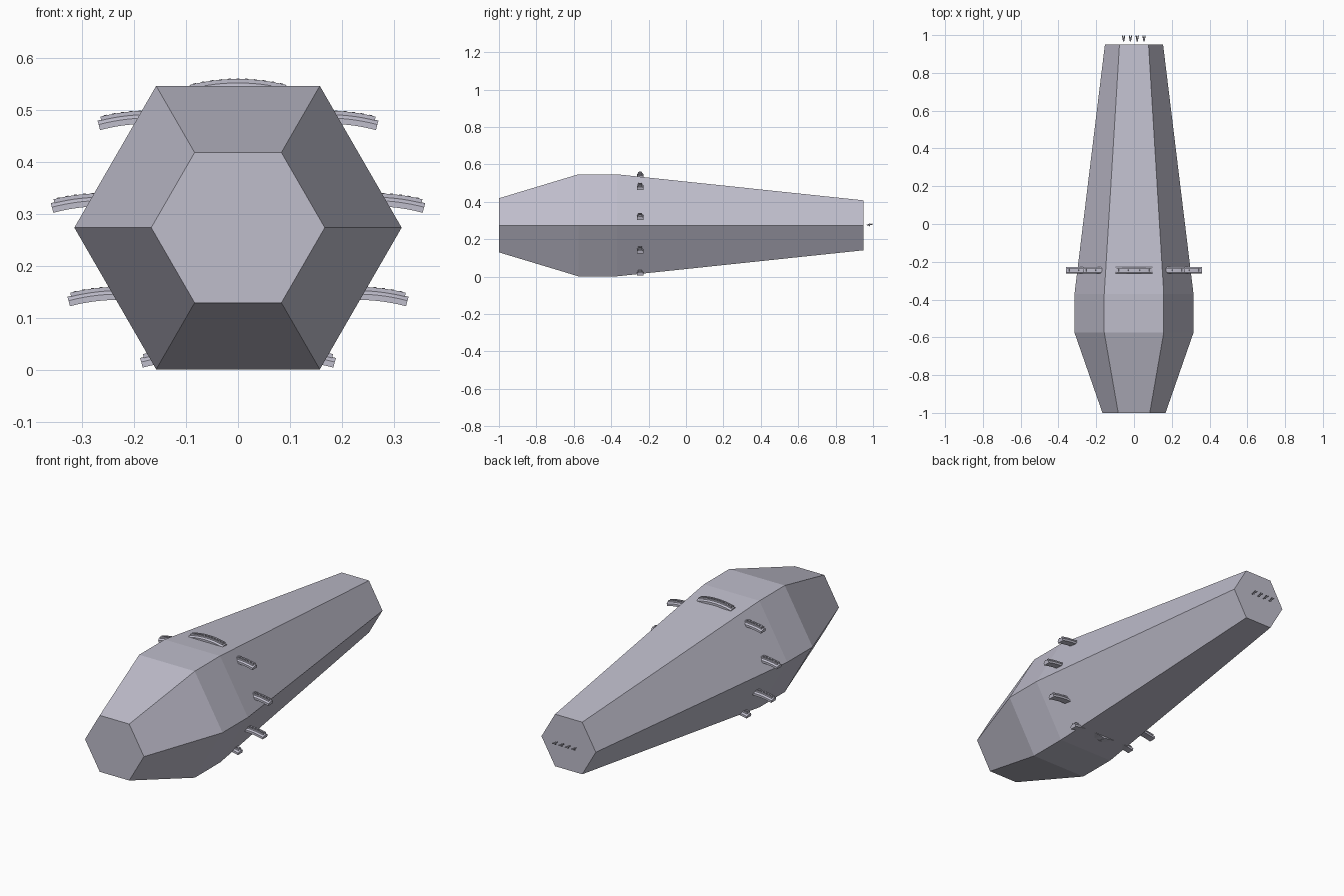
import bpy, bmesh, math
from mathutils import Matrix, Vector

cube = bpy.data.objects.get("Cube")
if cube:
    bpy.data.objects.remove(cube, do_unlink=True)

COLOUR = (0.52, 0.51, 0.6, 1)
grey = bpy.data.materials.new("lavender grey")
grey.use_nodes = True
grey.diffuse_color = COLOUR
grey.node_tree.nodes["Principled BSDF"].inputs["Base Color"].default_value = COLOUR
MID = 0.274


def finish(name, bm, smooth=False):
    bmesh.ops.recalc_face_normals(bm, faces=bm.faces[:])
    mesh = bpy.data.meshes.new(name)
    bm.to_mesh(mesh)
    bm.free()
    mesh.materials.append(grey)
    obj = bpy.data.objects.new(name, mesh)
    bpy.context.collection.objects.link(obj)
    if smooth:
        bpy.ops.object.select_all(action="DESELECT")
        obj.select_set(True)
        bpy.context.view_layer.objects.active = obj
        bpy.ops.object.shade_smooth_by_angle(angle=math.radians(35))
    return obj


def loft(bm, rings):
    """Skin a list of equal closed rings and cap both ends."""
    loops = [[bm.verts.new(p) for p in ring] for ring in rings]
    for a, b in zip(loops, loops[1:]):
        for i in range(len(a)):
            j = (i + 1) % len(a)
            bm.faces.new((a[i], a[j], b[j], b[i]))
    bm.faces.new(loops[0])
    bm.faces.new(loops[-1])


# Six-sided hull, swelling behind the nose and tapering to the tail
bm = bmesh.new()
stations = [(-1, 0.167), (-0.575, 0.315), (-0.37, 0.315), (0.95, 0.154)]
loft(bm, [[(r * math.cos(k * math.pi / 3), y, MID + r * math.sin(k * math.pi / 3))
           for k in range(6)] for y, r in stations])
finish("hull", bm)

# Arched bars standing out of the hull: (sideways offset, crest height)
BEND, SWEEP, BAR_Y = 0.37, math.radians(15), -0.245


def arch_ring(profile, angle):
    return [(math.sin(angle) * (BEND + h), w, math.cos(angle) * (BEND + h) - BEND)
            for w, h in profile]


def arch(bm, profile, sweep, steps=14):
    loft(bm, [arch_ring(profile, sweep * (2 * i / steps - 1)) for i in range(steps + 1)])


def arched_bar(name, x, z):
    bm = bmesh.new()
    # rounded body
    body = [(0.018, -0.009), (0.018, 0.002), (0.013, 0.008), (0.006, 0.01),
            (-0.006, 0.01), (-0.013, 0.008), (-0.018, 0.002), (-0.018, -0.009)]
    arch(bm, body, SWEEP)
    # two thin rails along the crown
    for side in (-1, 1):
        rail = [(side * 0.008 + dw, h) for dw, h in
                ((-0.003, 0.006), (0.003, 0.006), (0.003, 0.016), (-0.003, 0.016))]
        arch(bm, rail, SWEEP * 0.93)
    # small cross ribs between the rails
    for k in range(-5, 6):
        a = k * SWEEP / 6
        place = (Matrix.Translation((math.sin(a) * (BEND + 0.012), 0,
                                     math.cos(a) * (BEND + 0.012) - BEND))
                 @ Matrix.Rotation(a, 4, "Y") @ Matrix.Diagonal((0.006, 0.014, 0.01, 1)))
        bmesh.ops.create_cube(bm, size=1, matrix=place)
    obj = finish(name, bm, True)
    obj.location = (x, BAR_Y, z)


arched_bar("top_bar", 0, 0.544)
for label, x, z in (("upper", 0.172, 0.483), ("middle", 0.262, 0.324),
                    ("lower", 0.23, 0.144), ("bottom", 0.09, 0.026)):
    arched_bar(label + "_left_bar", x, z)
    arched_bar(label + "_right_bar", -x, z)


# Row of small forked pins behind the tail
def rod(bm, a, b, r):
    a, b = Vector(a), Vector(b)
    turn = (b - a).to_track_quat("Z", "Y").to_matrix().to_4x4()
    bmesh.ops.create_cone(bm, cap_ends=True, segments=8, radius1=r, radius2=r,
                          depth=(b - a).length,
                          matrix=Matrix.Translation((a + b) / 2) @ turn)


for i in range(4):
    bm = bmesh.new()
    for side in (-1, 1):
        rod(bm, (0, 0, 0), (side * 0.006, 0.03, 0.004), 0.003)
    rod(bm, (0, 0.012, -0.007), (0, 0.016, 0.008), 0.003)
    pin = finish("tail_pin_%d" % (i + 1), bm, True)
    pin.location = (-0.055 + i * 0.036, 0.967, MID + 0.002)
